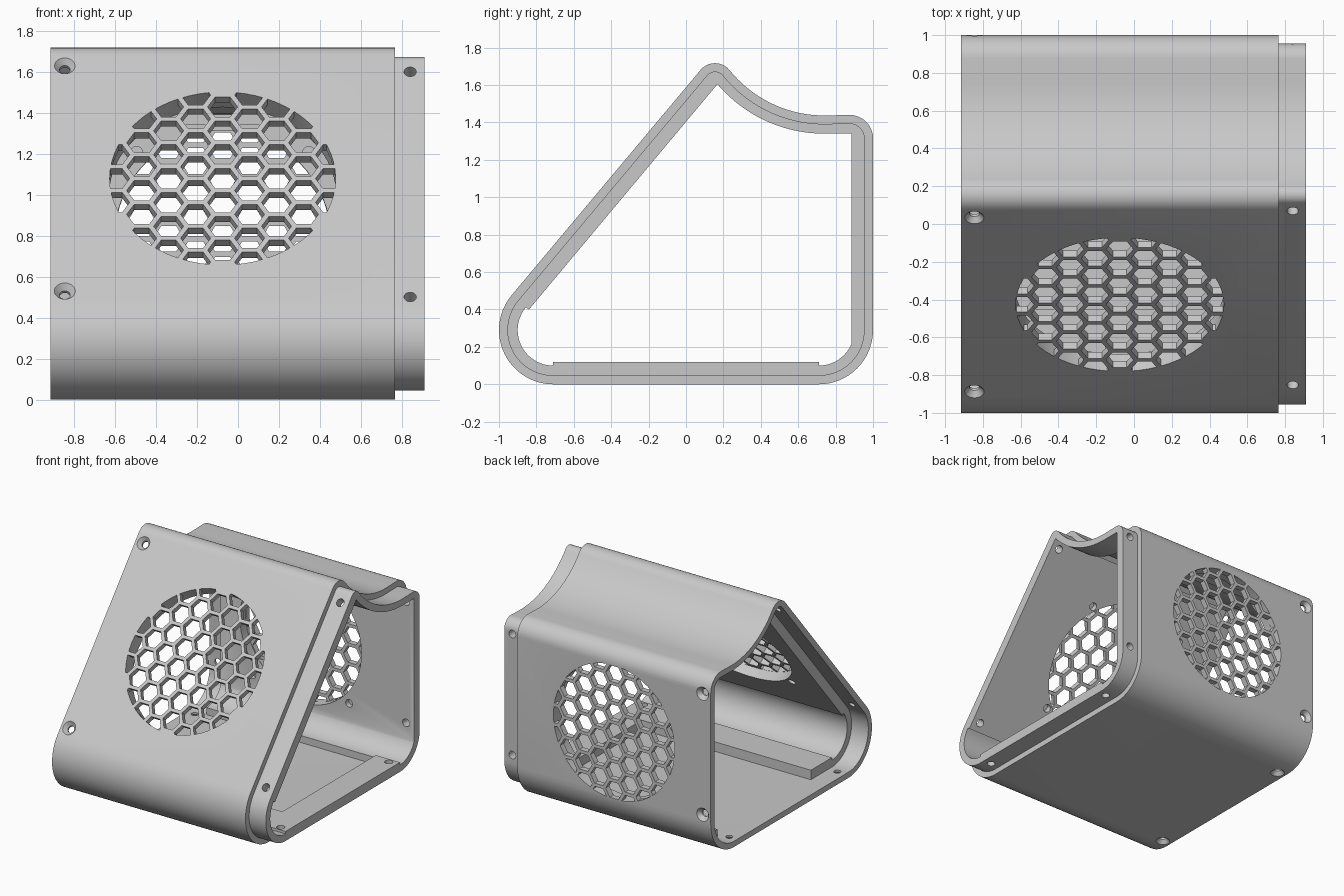
import bpy, bmesh, math
from mathutils import Vector

cube = bpy.data.objects.get("Cube")
if cube:
    bpy.data.objects.remove(cube, do_unlink=True)

LEAN = math.degrees(math.atan2(1.011, -1.208))      # direction of the sloped wall's outward normal
SLOPE_N = Vector((0, math.cos(math.radians(LEAN)), math.sin(math.radians(LEAN))))
MID_X = -0.075                                       # centre line of the body
SKIN = 0.045                                         # thin wall, also the depth of the lip step


def arc(y, z, r, a0, a1, n=16):
    return [(y + r * math.cos(math.radians(a0 + (a1 - a0) * i / n)),
             z + r * math.sin(math.radians(a0 + (a1 - a0) * i / n))) for i in range(n + 1)]


def outline(off):
    """Outer side profile, moved inwards by off."""
    return (arc(0.71, 0.29, 0.29 - off, -90, 0)
            + arc(0.875, 1.315, 0.125 - off, 0, 90, 10)
            + arc(0.74, 2.088, 0.651 + off, 270, 218.8, 20)
            + arc(0.155, 1.617, 0.1 - off, 38.8, LEAN, 10)
            + arc(-0.71, 0.29, 0.29 - off, LEAN, 270, 22))


def cavity_outline():
    """Inner profile with slightly raised floor, back and slope pads."""
    pad_end = Vector((0, -0.71, 0.29)) + SLOPE_N * 0.17
    return ([(-0.71, 0.12), (0.71, 0.12)]
            + arc(0.71, 0.29, 0.19, -90, -23)
            + [(0.885, 1.34)]
            + arc(0.74, 2.091, 0.751, 270, 220.4, 20)
            + [(pad_end.y, pad_end.z)]
            + arc(-0.71, 0.29, 0.19, LEAN, 270, 22))


def add_loft(bm, rings):
    """Skin a list of equal rings and cap both ends."""
    loops = [[bm.verts.new(p) for p in ring] for ring in rings]
    n = len(loops[0])
    for a, b in zip(loops, loops[1:]):
        for i in range(n):
            bm.faces.new((a[i], a[(i + 1) % n], b[(i + 1) % n], b[i]))
    bm.faces.new(loops[0][::-1])
    bm.faces.new(loops[-1])


def to_object(name, bm):
    bmesh.ops.recalc_face_normals(bm, faces=bm.faces)
    mesh = bpy.data.meshes.new(name)
    bm.to_mesh(mesh)
    bm.free()
    ob = bpy.data.objects.new(name, mesh)
    bpy.context.scene.collection.objects.link(ob)
    return ob


def side_loft(name, sections):
    bm = bmesh.new()
    add_loft(bm, [[(x, y, z) for y, z in profile] for x, profile in sections])
    return to_object(name, bm)


def boolean(target, cutter, operation='DIFFERENCE'):
    mod = target.modifiers.new("cut", 'BOOLEAN')
    mod.object, mod.operation, mod.solver = cutter, operation, 'EXACT'
    bpy.context.view_layer.objects.active = target
    bpy.ops.object.modifier_apply(modifier=mod.name)
    bpy.data.objects.remove(cutter, do_unlink=True)


class Wall:
    """Local frame on a flat outer wall: u along x, v up the wall, depth inwards."""
    def __init__(self, centre, normal):
        self.c, self.n = Vector(centre), Vector(normal)
        self.u = Vector((1, 0, 0))
        self.v = self.n.cross(self.u)

    def at(self, u, v, depth):
        return self.c + self.u * u + self.v * v - self.n * depth

    def plug(self, bm, u, v, rings, sides=24):
        turns = [math.tau * i / sides for i in range(sides)]
        add_loft(bm, [[self.at(u + r * math.cos(t), v + r * math.sin(t), d) for t in turns]
                      for r, d in rings])


slope = Wall((MID_X, -0.4275, 1.08), SLOPE_N)
back = Wall((MID_X, 1, 0.82), (0, 1, 0))
back_fan = Wall((MID_X, 1, 0.785), (0, 1, 0))
floor = Wall((MID_X, 0, 0), (0, 0, -1))

# Housing: main body with a stepped joining lip, hollowed, with a socket at the other end
housing = side_loft("housing", [(-0.915, outline(0)), (0.765, outline(0)),
                                (0.765, outline(SKIN)), (0.91, outline(SKIN))])
cavity = cavity_outline()
boolean(housing, side_loft("cavity_cutter", [(-1.1, cavity), (1.1, cavity)]))
socket = outline(SKIN)
boolean(housing, side_loft("socket_cutter", [(-1, socket), (-0.77, socket)]))

# Thinned floor and ceiling behind the lip
floor_pocket = [(-0.45, SKIN), (0.71, SKIN), (0.71, 0.3), (-0.45, 0.3)]
ceiling_pocket = (arc(0.74, 2.088, 0.651 + SKIN, 270, 222, 20)
                  + arc(0.74, 2.088, 0.8, 222, 270, 20))
for pocket in (floor_pocket, ceiling_pocket):
    boolean(housing, side_loft("pocket_cutter", [(-0.8, pocket), (0.7, pocket)]))

# Screw holes, fan recesses and blind fan holes
COUNTERSUNK = [(0.052, -0.02), (0.052, 0), (0.026, 0.03), (0.026, 0.15)]
bm = bmesh.new()
for wall, reach in ((slope, 0.717), (back, 0.475), (floor, 0.67)):
    for v in (-reach, reach):
        wall.plug(bm, -0.845 - MID_X, v, COUNTERSUNK)
        wall.plug(bm, 0.84 - MID_X, v, [(0.03, 0.02), (0.03, 0.15)])
GRILLES = ((slope, 0.553), (back_fan, 0.528))
for wall, radius in GRILLES:
    wall.plug(bm, 0, 0, [(radius, SKIN), (radius, 0.16)], 64)
    for u in (-0.42, 0.42):
        for v in (-0.42, 0.42):
            wall.plug(bm, u, v, [(0.03, 0.075), (0.03, 0.16)])
boolean(housing, to_object("hole_cutter", bm))

# Honeycomb grilles clipped to a circle
PITCH, CELL = 0.152, 0.073
for wall, radius in GRILLES:
    cells, disc = bmesh.new(), bmesh.new()
    for col in range(-5, 6):
        for row in range(-5, 6):
            u = col * PITCH * math.sqrt(3) / 2
            v = (row + (col % 2) / 2) * PITCH
            if math.hypot(u, v) < radius + CELL * 0.75:
                wall.plug(cells, u, v, [(CELL, -0.05), (CELL, 0.1)], 6)
    wall.plug(disc, 0, 0, [(radius - 0.002, -0.03), (radius - 0.002, 0.08)], 64)
    grille = to_object("grille_cutter", cells)
    boolean(grille, to_object("disc_cutter", disc), 'INTERSECT')
    boolean(housing, grille)

# Plain grey plastic
grey = bpy.data.materials.new("grey plastic")
grey.use_nodes = True
colour = (0.58, 0.58, 0.58, 1)
grey.diffuse_color = colour
grey.node_tree.nodes["Principled BSDF"].inputs["Base Color"].default_value = colour
housing.data.materials.clear()
housing.data.materials.append(grey)

bpy.ops.object.select_all(action='DESELECT')
housing.select_set(True)
bpy.context.view_layer.objects.active = housing
bpy.ops.object.shade_smooth_by_angle(angle=math.radians(30))
